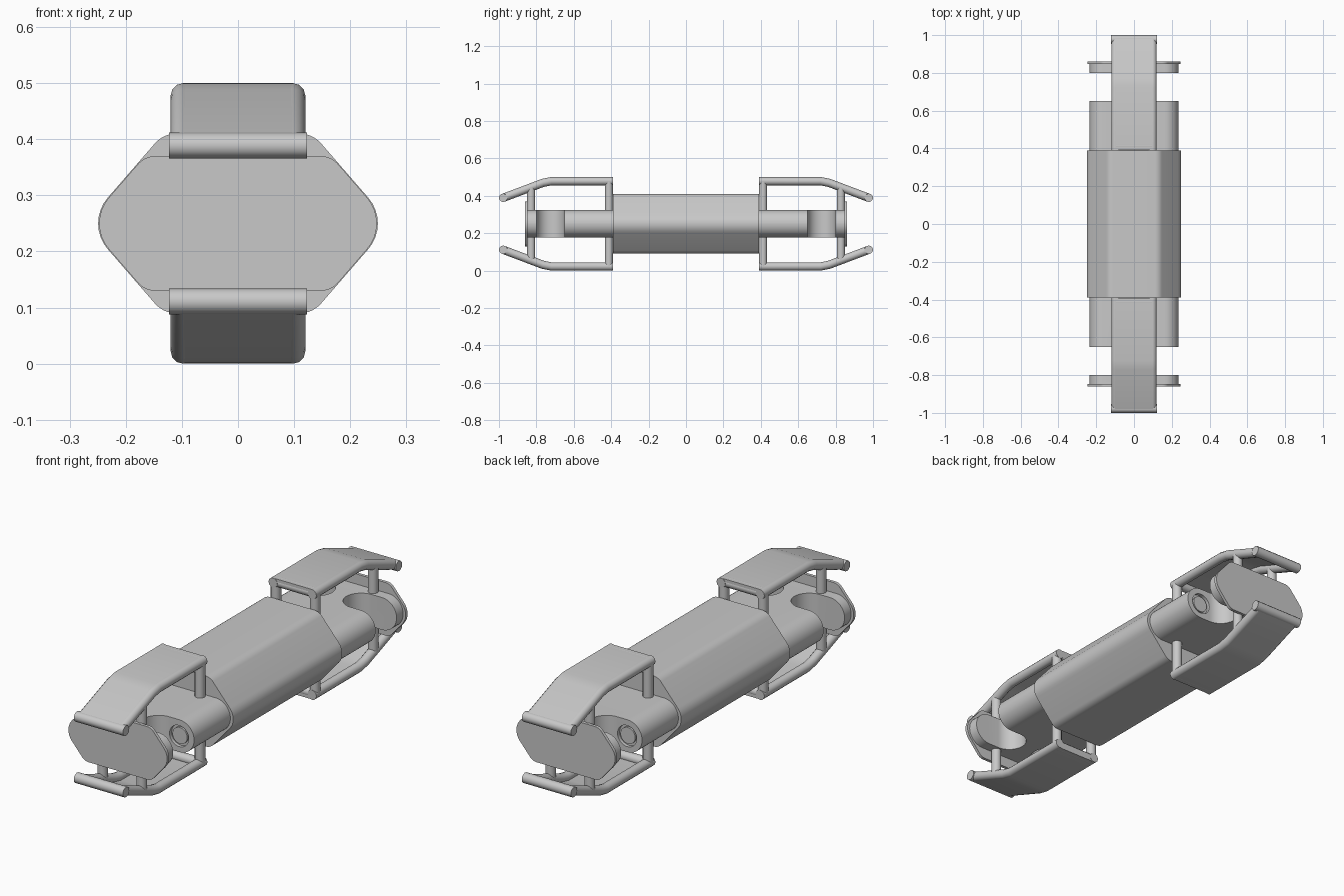
import bpy, bmesh
from math import tan, sin
from mathutils import Vector

cube = bpy.data.objects.get("Cube")
if cube:
    bpy.data.objects.remove(cube)

MID = 0.25  # height of the long axis
grey = bpy.data.materials.new("light grey metal")
grey.use_nodes = True
colour = (0.58, 0.58, 0.58, 1)
grey.diffuse_color = colour
grey.node_tree.nodes["Principled BSDF"].inputs["Base Color"].default_value = colour


def finish(ob):
    if not ob.data.materials:
        ob.data.materials.append(grey)
    bpy.ops.object.select_all(action='DESELECT')
    ob.select_set(True)
    bpy.context.view_layer.objects.active = ob
    bpy.ops.object.shade_smooth_by_angle(angle=0.6)
    return ob


def rounded(points, radius, steps=8):
    """Round every corner of a 2D outline."""
    out = []
    for i, p in enumerate(points):
        p = Vector(p)
        a = (Vector(points[i - 1]) - p).normalized()
        b = (Vector(points[(i + 1) % len(points)]) - p).normalized()
        half = a.angle(b) / 2
        centre = p + (a + b).normalized() * radius[i] / sin(half)
        reach = radius[i] / tan(half)
        start = (p + a * reach - centre).normalized()
        end = (p + b * reach - centre).normalized()
        out += [centre + start.slerp(end, k / steps) * radius[i] for k in range(steps + 1)]
    return out


def prism(name, outline, lo, hi, axis):
    """Extrude a 2D outline from lo to hi along the named axis."""
    place = {'x': lambda p, d: (d, p[0], p[1]),
             'y': lambda p, d: (p[0], d, p[1]),
             'z': lambda p, d: (p[0], p[1], d)}[axis]
    bm = bmesh.new()
    face = bm.faces.new([bm.verts.new(place(p, lo)) for p in outline])
    new = bmesh.ops.extrude_face_region(bm, geom=[face])["geom"]
    shift = Vector(place((0, 0), hi - lo))
    bmesh.ops.translate(bm, vec=shift, verts=[v for v in new if isinstance(v, bmesh.types.BMVert)])
    bmesh.ops.remove_doubles(bm, verts=bm.verts, dist=1e-5)
    bmesh.ops.recalc_face_normals(bm, faces=bm.faces)
    mesh = bpy.data.meshes.new(name)
    bm.to_mesh(mesh)
    bm.free()
    ob = bpy.data.objects.new(name, mesh)
    bpy.context.collection.objects.link(ob)
    return finish(ob)


def tube(name, points, radius=0.022):
    curve = bpy.data.curves.new(name, 'CURVE')
    curve.dimensions = '3D'
    curve.bevel_depth = radius
    curve.bevel_resolution = 4
    curve.use_fill_caps = True
    spline = curve.splines.new('POLY')
    spline.points.add(len(points) - 1)
    for sp, p in zip(spline.points, points):
        sp.co = (*p, 1)
    ob = bpy.data.objects.new(name, curve)
    bpy.context.collection.objects.link(ob)
    bpy.ops.object.select_all(action='DESELECT')
    ob.select_set(True)
    bpy.context.view_layer.objects.active = ob
    bpy.ops.object.convert(target='MESH')
    return finish(bpy.context.view_layer.objects.active)


def cut(ob, cutter):
    mod = ob.modifiers.new("cut", 'BOOLEAN')
    mod.operation = 'DIFFERENCE'
    mod.solver = 'EXACT'
    mod.object = cutter
    bpy.context.view_layer.objects.active = ob
    bpy.ops.object.modifier_apply(modifier=mod.name)
    bpy.data.objects.remove(cutter)


def box(x0, x1, y0, y1):
    return [(x0, y0), (x1, y0), (x1, y1), (x0, y1)]


def disc(x, radius):
    return rounded(box(x - radius, x + radius, MID - radius, MID + radius), [radius * 0.998] * 4)


def hexagon(apex, flat, height):
    return [(apex, MID), (flat, MID + height), (-flat, MID + height),
            (-apex, MID), (-flat, MID - height), (flat, MID - height)]


# Hull: rounded six-sided body
prism("hull", rounded(hexagon(0.272, 0.133, 0.16), [0.07, 0.05, 0.05] * 2), -0.39, 0.39, 'y')

# Arm block: a flat rounded beam running through the hull
beam = prism("arm_block", rounded(box(-0.235, 0.235, 0.178, 0.324), [0.0729] * 4, 10),
             -0.853, 0.853, 'y')
for sy in (-1, 1):
    for sx in (-1, 1):
        # Scooped notch behind the end plate
        xs = sorted((sx * 0.035, sx * 0.4))
        ys = sorted((sy * 0.65, sy * 0.8))
        cut(beam, prism("notch_cutter", rounded(box(*xs, *ys), [0.0749] * 4, 12), 0, 0.5, 'z'))
        # Round socket in the arm end
        ys = sorted((sy * 0.635, sy * 0.7))
        cut(beam, prism("socket_cutter", disc(sx * 0.16, 0.048), *ys, 'y'))
        ys = sorted((sy * 0.62, sy * 0.645))
        prism("socket_plug", disc(sx * 0.16, 0.037), *ys, 'y')
        # Small latch at the hull side
        xs = sorted((sx * 0.22, sx * 0.238))
        ys = sorted((sy * 0.37, sy * 0.386))
        prism("side_latch", box(*xs, *ys), MID - 0.015, MID + 0.015, 'z')
finish(beam)

for sy in (-1, 1):
    # End plate
    ys = sorted((sy * 0.847, sy * 0.861))
    prism("end_plate", rounded(hexagon(0.27, 0.166, 0.12), [0.07, 0.04, 0.04] * 2), *ys, 'y')

    for sz in (-1, 1):
        def at(x, y, h):
            return (x, sy * y, MID + sz * h)

        # Bumper rails and their posts
        for x in (-0.098, 0.098):
            tube("bumper_rail", [at(x, 0.39, 0.228), at(x, 0.72, 0.228),
                                 at(x, 0.765, 0.219), at(x, 0.977, 0.139)])
            tube("inner_post", [at(x, 0.412, 0.228), at(x, 0.412, 0.03)])
            tube("outer_post", [at(x, 0.828, 0.195), at(x, 0.828, 0.02)])
        # Cross bars
        tube("inner_cross_bar", [at(-0.098, 0.412, 0.228), at(0.098, 0.412, 0.228)])
        tube("outer_cross_bar", [at(-0.123, 0.977, 0.139), at(0.123, 0.977, 0.139)], 0.023)
        # Bent bumper panel
        top = [(0.392, 0.249), (0.725, 0.249), (0.772, 0.239), (0.98, 0.161)]
        bottom = [(y, h - 0.014) for y, h in reversed(top)]
        prism("bumper_panel", [(sy * y, MID + sz * h) for y, h in top + bottom],
              -0.098, 0.098, 'x')
